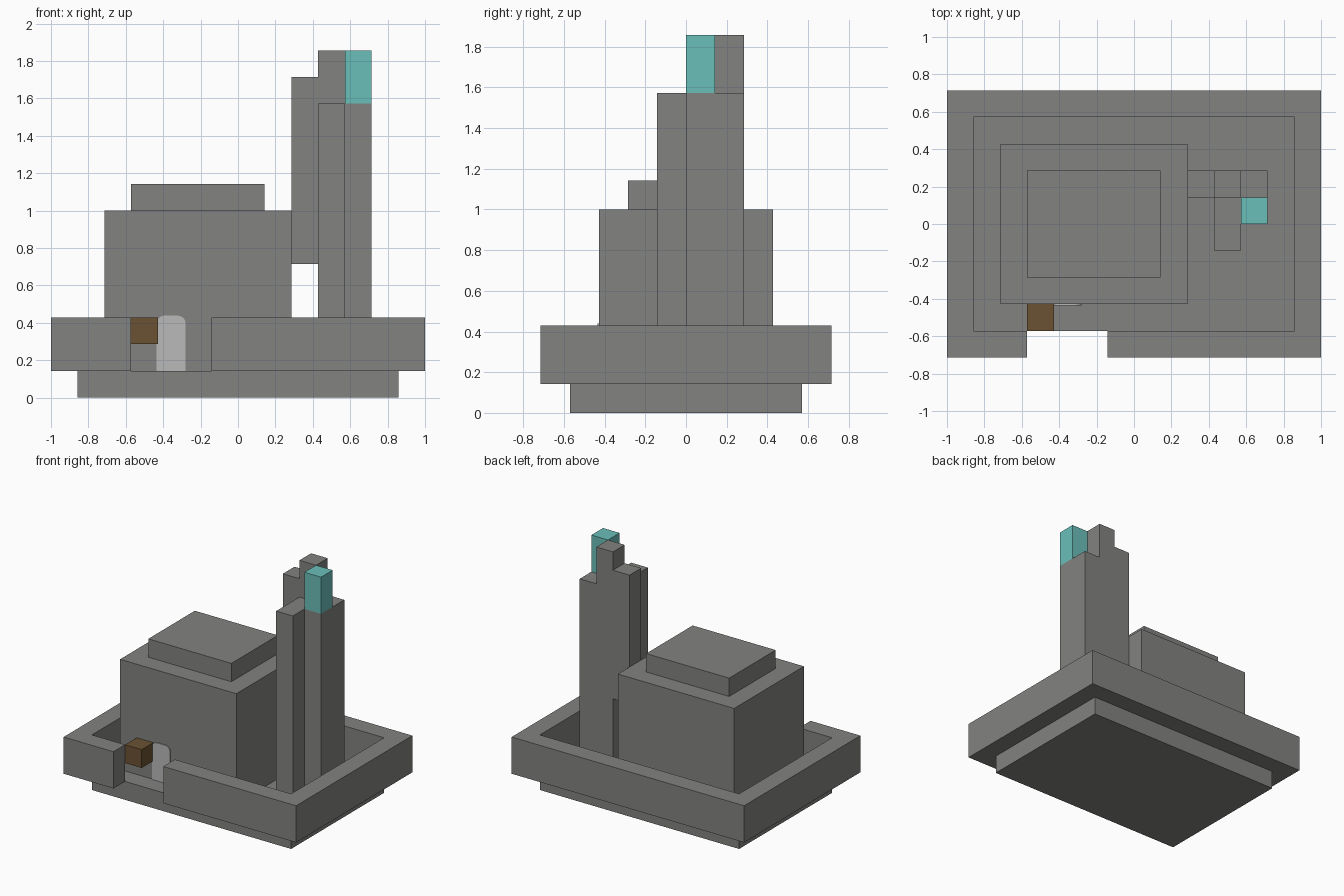
import bpy
import bmesh
import math

cube = bpy.data.objects.get("Cube")
if cube:
    bpy.data.objects.remove(cube, do_unlink=True)

U = 1 / 7  # one block of the building grid


def material(name, rgb):
    mat = bpy.data.materials.new(name)
    mat.use_nodes = True
    mat.diffuse_color = (*rgb, 1)
    mat.node_tree.nodes["Principled BSDF"].inputs["Base Color"].default_value = (*rgb, 1)
    return mat


STONE = material("stone grey", (0.225, 0.225, 0.22))
TEAL = material("lamp teal", (0.147, 0.52, 0.49))
WOOD = material("wood brown", (0.147, 0.084, 0.033))
PALE = material("door pale grey", (0.49, 0.49, 0.49))


def extrude(name, points, offset, mat):
    """Sweep a flat outline along an offset; everything is in blocks."""
    bm = bmesh.new()
    face = bm.faces.new([bm.verts.new(p) for p in points])
    swept = bmesh.ops.extrude_face_region(bm, geom=[face], use_keep_orig=True)
    verts = [g for g in swept["geom"] if isinstance(g, bmesh.types.BMVert)]
    bmesh.ops.translate(bm, verts=verts, vec=offset)
    bmesh.ops.scale(bm, verts=bm.verts, vec=(U, U, U))
    bmesh.ops.recalc_face_normals(bm, faces=bm.faces)
    mesh = bpy.data.meshes.new(name)
    bm.to_mesh(mesh)
    bm.free()
    mesh.materials.append(mat)
    obj = bpy.data.objects.new(name, mesh)
    bpy.context.collection.objects.link(obj)
    return obj


def prism(name, outline, low, high, mat=STONE):
    return extrude(name, [(x, y, low) for x, y in outline], (0, 0, high - low), mat)


def box(name, x, y, z, mat=STONE):
    outline = [(x[0], y[0]), (x[1], y[0]), (x[1], y[1]), (x[0], y[1])]
    return prism(name, outline, *z, mat)


# Foundation and the overhanging wall with its front opening
box("foundation", (-6, 6), (-4, 4), (0, 1))
prism("courtyard_wall",
      [(-1, -5), (7, -5), (7, 5), (-7, 5), (-7, -5), (-4, -5),
       (-4, -4), (-6, -4), (-6, 4), (6, 4), (6, -4), (-1, -4)], 1, 3)

# Main hall and roof
box("hall", (-5, 2), (-3, 3), (1, 7))
box("roof_slab", (-4, 1), (-2, 2), (7, 8))

# Tower, its bridge to the hall, and the lamp
prism("tower_shaft", [(3, -1), (4, -1), (4, 0), (5, 0), (5, 2), (3, 2)], 1, 11)
box("tower_pinnacle", (3, 4), (1, 2), (11, 13))
box("tower_bridge", (2, 3), (1, 2), (5, 12))
box("tower_lamp", (4, 5), (0, 1), (11, 13), TEAL)

# Wooden block above the entrance
box("wood_block", (-4, -3), (-4, -3), (2, 3), WOOD)

# Door plate with rounded top corners
left, right, top, radius = -3.05, -1.96, 3.07, 0.3
profile = [(left, -3, 1), (right, -3, 1)]
for centre, start in ((right - radius, 0), (left + radius, 90)):
    for step in range(7):
        a = math.radians(start + step * 15)
        profile.append((centre + radius * math.cos(a), -3,
                        top - radius + radius * math.sin(a)))
extrude("door", profile, (0, -0.05, 0), PALE)
